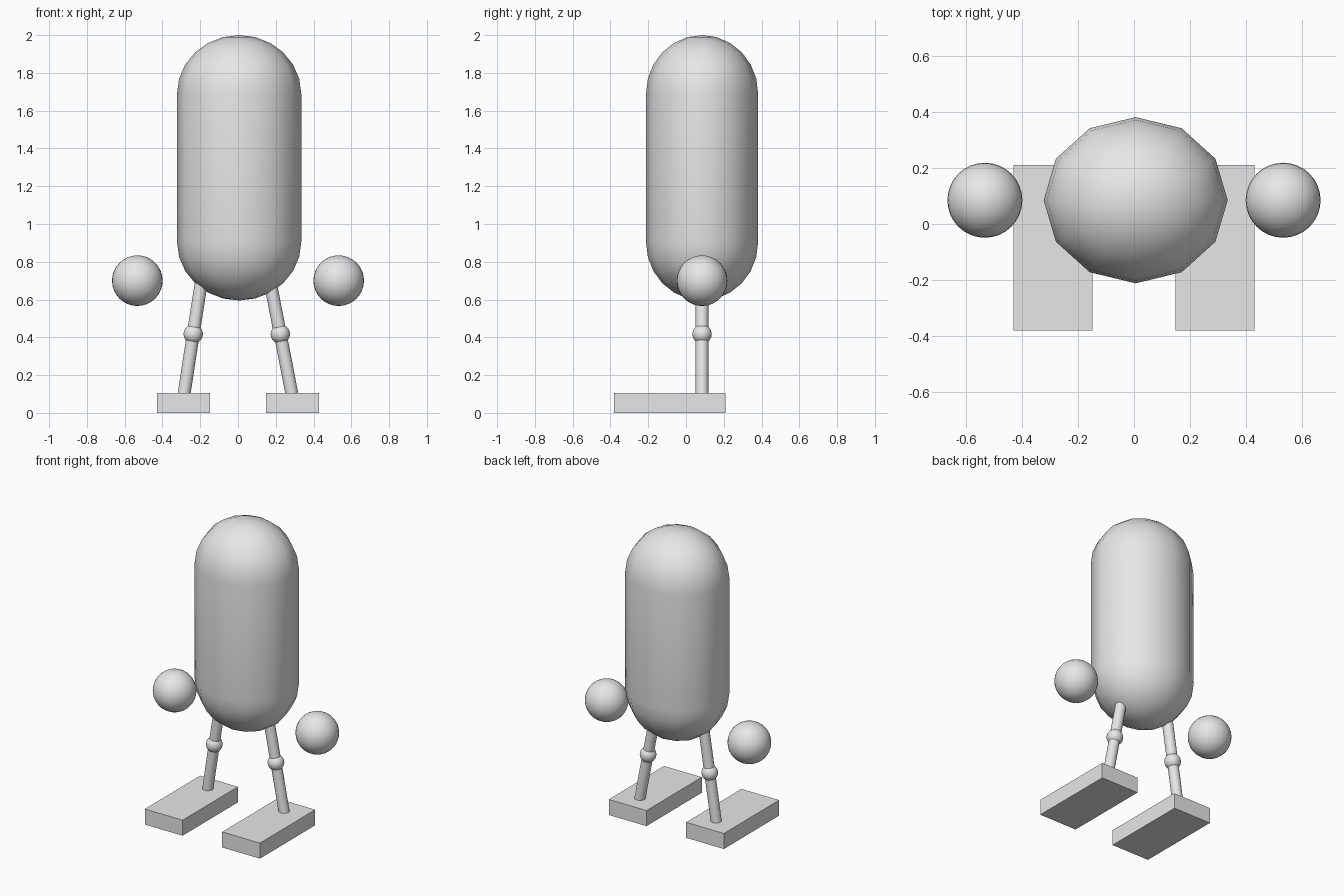
import bpy
from math import sin, cos, pi
from mathutils import Vector

cube = bpy.data.objects.get("Cube")
if cube:
    bpy.data.objects.remove(cube, do_unlink=True)

grey = bpy.data.materials.new("plain_grey")
grey.use_nodes = True
grey.diffuse_color = (0.8, 0.8, 0.8, 1)
grey.node_tree.nodes["Principled BSDF"].inputs["Base Color"].default_value = (0.8, 0.8, 0.8, 1)


def finish(name, smooth=True):
    obj = bpy.context.object
    obj.name = name
    obj.data.materials.append(grey)
    if smooth:
        bpy.ops.object.shade_smooth_by_angle(angle=pi / 4)
    return obj


def ball(name, centre, radius, segments, rings):
    bpy.ops.mesh.primitive_uv_sphere_add(segments=segments, ring_count=rings,
                                         radius=radius, location=centre)
    return finish(name)


def rod(name, start, end, radius):
    start, end = Vector(start), Vector(end)
    axis = end - start
    bpy.ops.mesh.primitive_cylinder_add(vertices=24, radius=radius, depth=axis.length,
                                        location=(start + end) / 2)
    bpy.context.object.rotation_euler = axis.to_track_quat("Z", "Y").to_euler()
    return finish(name)


# Body: twelve-sided capsule, a sphere split at its equator and stretched upright
SIDES, RINGS = 12, 6
RX, RY, CAP = 0.329, 0.297, 0.31
LOW, HIGH = 0.905, 1.69
angles = [i * pi / 2 / RINGS for i in range(RINGS)]
profile = [(cos(a), LOW - CAP * sin(a)) for a in reversed(angles)]
profile += [(cos(a), HIGH + CAP * sin(a)) for a in angles]
verts = [(RX * r * cos(2 * pi * s / SIDES), RY * r * sin(2 * pi * s / SIDES), z)
         for r, z in profile for s in range(SIDES)]
faces = []
for ring in range(len(profile) - 1):
    for s in range(SIDES):
        a, b = ring * SIDES + s, ring * SIDES + (s + 1) % SIDES
        faces.append((a, b, b + SIDES, a + SIDES))
bottom, top = len(verts), len(verts) + 1
last = (len(profile) - 1) * SIDES
verts += [(0, 0, LOW - CAP), (0, 0, HIGH + CAP)]
for s in range(SIDES):
    n = (s + 1) % SIDES
    faces += [(bottom, n, s), (top, last + s, last + n)]
mesh = bpy.data.meshes.new("body")
mesh.from_pydata(verts, [], faces)
body = bpy.data.objects.new("body", mesh)
body.location = (0.006, 0.085, 0)
bpy.context.collection.objects.link(body)
bpy.ops.object.select_all(action="DESELECT")
body.select_set(True)
bpy.context.view_layer.objects.active = body
finish("body")

# Hands, legs and feet on both sides; the knees sit slightly off mirror
Y = 0.085
for side, sign, knee_x, hip_x in (("left", 1, 0.224, 0.165), ("right", -1, 0.237, 0.19)):
    ball(side + "_hand", (sign * 0.533, Y, 0.70), 0.134, 32, 16)

    ankle = (sign * 0.287, Y, 0.09)
    knee = (sign * knee_x, Y, 0.417)
    hip = (sign * hip_x, Y, 0.72)
    rod(side + "_lower_leg", ankle, knee, 0.034)
    rod(side + "_upper_leg", knee, hip, 0.034)
    ball(side + "_knee", knee, 0.051, 32, 16)

    bpy.ops.mesh.primitive_cube_add(size=1, location=(sign * 0.289, -0.085, 0.0525))
    bpy.context.object.scale = (0.282, 0.59, 0.105)
    finish(side + "_foot", smooth=False)
